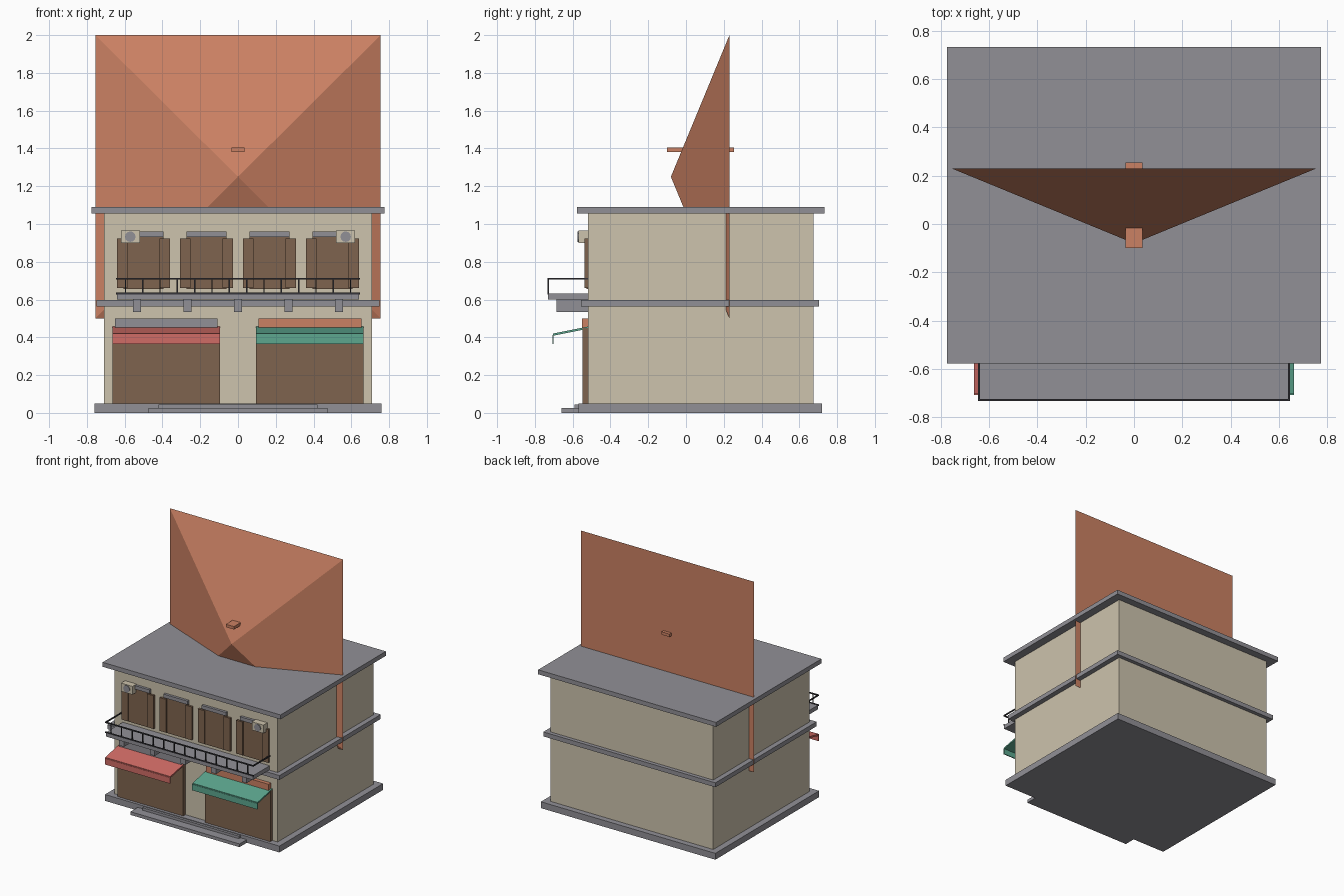
import bpy, bmesh
from math import pi, atan2, hypot
from mathutils import Matrix

cube = bpy.data.objects.get("Cube")
if cube:
    bpy.data.objects.remove(cube, do_unlink=True)


def make_material(name, hexcode):
    """Flat colour from an sRGB hex string, stored as linear."""
    srgb = [int(hexcode[i:i + 2], 16) / 255 for i in (0, 2, 4)]
    color = [((c + 0.055) / 1.055) ** 2.4 for c in srgb] + [1]
    mat = bpy.data.materials.new(name)
    mat.use_nodes = True
    mat.diffuse_color = color
    mat.node_tree.nodes["Principled BSDF"].inputs["Base Color"].default_value = color
    return mat


cream = make_material("cream plaster", "CDC3AD")
grey = make_material("grey concrete", "919096")
brown = make_material("brown wood", "7F644F")
clay = make_material("clay orange", "CB8163")
red = make_material("awning red", "D06C66")
green = make_material("awning green", "5DA78F")
iron = make_material("dark iron", "36353A")


def finish(name, bm, mat):
    bmesh.ops.recalc_face_normals(bm, faces=bm.faces)
    mesh = bpy.data.meshes.new(name)
    bm.to_mesh(mesh)
    bm.free()
    mesh.materials.append(mat)
    obj = bpy.data.objects.new(name, mesh)
    bpy.context.collection.objects.link(obj)
    return obj


def box(name, mat, x, y, z):
    """Box spanning the given (low, high) ranges."""
    bm = bmesh.new()
    bmesh.ops.create_cube(bm, size=1)
    for v in bm.verts:
        v.co = [r[0] if c < 0 else r[1] for c, r in zip(v.co, (x, y, z))]
    return finish(name, bm, mat)


def around(center, width):
    return (center - width / 2, center + width / 2)


WALL = -0.52

# Main body: plinth, walls, floor band and roof slab
box("plinth", grey, (-0.76, 0.76), (-0.57, 0.72), (0, 0.05))
box("lower_step", grey, (-0.475, 0.475), (-0.66, -0.5), (0, 0.025))
box("upper_step", grey, (-0.42, 0.42), (-0.59, -0.5), (0, 0.045))
box("walls", cream, (-0.71, 0.71), (WALL, 0.675), (0.05, 1.055))
box("floor_band", grey, (-0.75, 0.75), (-0.555, 0.705), (0.562, 0.597))
box("roof_slab", grey, (-0.775, 0.775), (-0.578, 0.733), (1.055, 1.09))

# Upright pyramid roof with its point towards the front, and the ridge cap
bm = bmesh.new()
base = [bm.verts.new((x, 0.23, z)) for x, z in
        ((-0.755, 0.5), (0.755, 0.5), (0.755, 2), (-0.755, 2))]
apex = bm.verts.new((0, -0.08, 1.25))
bm.faces.new(base)
for i in range(4):
    bm.faces.new((base[i], base[(i + 1) % 4], apex))
finish("pyramid_roof", bm, clay)
box("ridge_cap", clay, (-0.035, 0.035), (-0.1, 0.255), (1.382, 1.405))

# Shop fronts with signs and sloping awnings
for side, center, sign_mat, awning_mat in (("right", -0.38, grey, red),
                                           ("left", 0.38, clay, green)):
    box(f"{side}_shop_front", brown, around(center, 0.57), (-0.547, WALL), (0.05, 0.45))
    box(f"{side}_sign", sign_mat, around(center, 0.545), (-0.55, WALL), (0.44, 0.5))
    span = around(center, 0.567)
    awning = box(f"{side}_awning", awning_mat, span, (-0.705, WALL), (0.408, 0.42))
    for v in awning.data.vertices:
        if v.co.y > -0.6:
            v.co.z += 0.037
    box(f"{side}_awning_valance", awning_mat, span, (-0.708, -0.701), (0.365, 0.412))

# Upper windows with side shutters and hoods
for n in range(4):
    c = (n - 1.5) / 3
    box(f"window_{n + 1}", brown, around(c, 0.21), (-0.528, WALL), (0.655, 0.935))
    for label, s in (("right", -1), ("left", 1)):
        box(f"window_{n + 1}_{label}_shutter", brown, around(c + s * 0.112, 0.056),
            (-0.537, WALL), (0.66, 0.922))
    box(f"window_{n + 1}_hood", grey, around(c, 0.21), (-0.54, WALL), (0.932, 0.96))

# Air conditioners with round fans
for side, c in (("right", -0.57), ("left", 0.57)):
    box(f"{side}_air_conditioner", cream, around(c, 0.1), (-0.57, WALL), (0.9, 0.965))
    bm = bmesh.new()
    bmesh.ops.create_cone(bm, cap_ends=True, segments=12, radius1=0.028, radius2=0.028,
                          depth=0.008, matrix=Matrix.Translation((c, -0.571, 0.933))
                          @ Matrix.Rotation(pi / 2, 4, "X"))
    finish(f"{side}_fan", bm, grey)

# Balcony slab on brackets
box("balcony", grey, (-0.64, 0.64), (-0.73, WALL), (0.6, 0.632))
for n in range(5):
    box(f"bracket_{n + 1}", grey, around((n - 2) * 0.267, 0.042), (-0.685, WALL), (0.535, 0.6))

# Railing: front rails, side rails and posts
FRONT = (-0.733, -0.725)
box("top_rail", iron, (-0.646, 0.646), FRONT, (0.706, 0.715))
box("bottom_rail", iron, (-0.646, 0.646), FRONT, (0.628, 0.637))
for side, x in (("right", -0.642), ("left", 0.642)):
    box(f"{side}_side_rail", iron, around(x, 0.008), (-0.733, WALL), (0.706, 0.715))
for n in range(14):
    box(f"rail_post_{n + 1}", iron, around((n - 6.5) * 0.0917, 0.007), FRONT, (0.63, 0.71))
